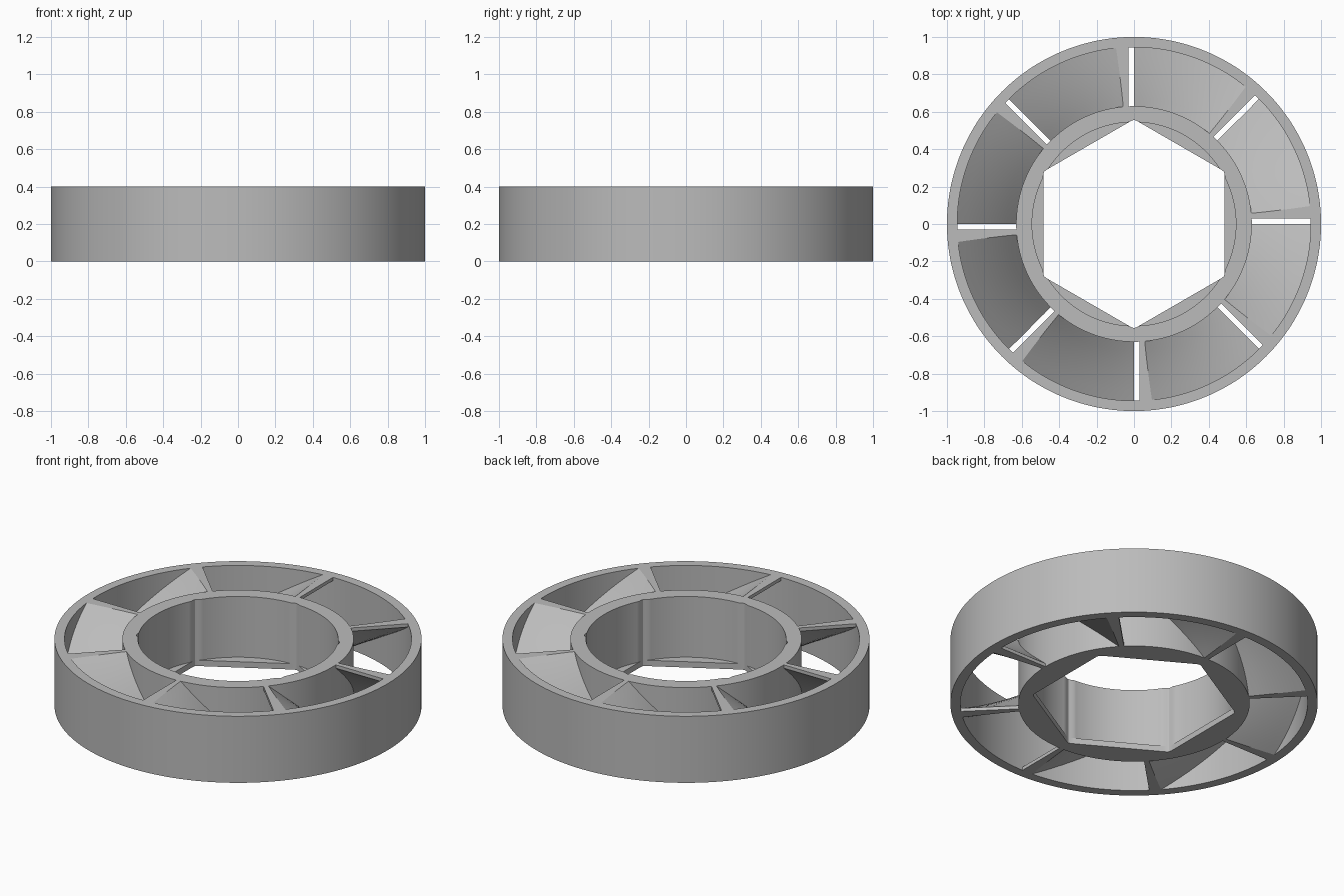
import bpy, bmesh
from math import sin, cos, asin, pi, radians

if "Cube" in bpy.data.objects:
    bpy.data.objects.remove(bpy.data.objects["Cube"], do_unlink=True)

HEIGHT = 0.4
RIM_OUTER, RIM_INNER = 1.0, 0.945
HUB_OUTER, BORE = 0.63, 0.545
BLADES = 8

grey = bpy.data.materials.new("light grey")
grey.use_nodes = True
grey.diffuse_color = (0.5, 0.5, 0.5, 1)
grey.node_tree.nodes["Principled BSDF"].inputs["Base Color"].default_value = (0.5, 0.5, 0.5, 1)


def finish(bm, name):
    """Turn a bmesh into a smooth-by-angle object."""
    bmesh.ops.recalc_face_normals(bm, faces=bm.faces)
    mesh = bpy.data.meshes.new(name)
    bm.to_mesh(mesh)
    bm.free()
    mesh.materials.append(grey)
    obj = bpy.data.objects.new(name, mesh)
    bpy.context.collection.objects.link(obj)
    bpy.ops.object.select_all(action="DESELECT")
    obj.select_set(True)
    bpy.context.view_layer.objects.active = obj
    bpy.ops.object.shade_smooth_by_angle(angle=radians(25))
    return obj


def turned(name, section, steps=240):
    """Sweep a closed section of (radius function, z) round the z axis."""
    bm = bmesh.new()
    rings = []
    for radius, z in section:
        angles = [2 * pi * i / steps for i in range(steps)]
        rings.append([bm.verts.new((radius(a) * cos(a), radius(a) * sin(a), z)) for a in angles])
    for k, ring in enumerate(rings):
        after = rings[(k + 1) % len(rings)]
        for i in range(steps):
            j = (i + 1) % steps
            bm.faces.new((ring[i], ring[j], after[j], after[i]))
    return finish(bm, name)


def constant(r):
    return lambda a: r


def hexagon(a):
    """Hexagon with corners on the y axis, slightly blunted."""
    return min(0.485 / cos((a + pi / 6) % (pi / 3) - pi / 6), 0.556)


def notched_bore(a):
    """Round bore with the hexagon corners running through it."""
    return max(BORE, hexagon(a))


# Outer rim
outer, inner = constant(RIM_OUTER), constant(RIM_INNER)
turned("outer_rim", [(outer, 0), (outer, HEIGHT), (inner, HEIGHT), (inner, 0)])

# Hub: round bore above a thin hexagonal lip
LIP = 0.035
hub = constant(HUB_OUTER)
turned("hub", [(hub, 0), (hub, HEIGHT), (notched_bore, HEIGHT),
               (notched_bore, LIP), (hexagon, LIP), (hexagon, 0)])


# Sloping blades, high at the start and low at the end of each sector
def blade_section(r, steps=16):
    start, end = asin(0.03 / r), 2 * pi / BLADES
    flat = radians(2.5 + 1.5 * (r - HUB_OUTER) / (RIM_INNER - HUB_OUTER))
    edge = 0.02
    top = [(start, HEIGHT)]
    bottom = [(start, HEIGHT - edge)]
    for i in range(steps + 1):
        t = i / steps
        top.append((start + flat + (end - start - flat) * t, HEIGHT + (edge - HEIGHT) * t))
        if i:
            bottom.append((start + (end - flat - start) * t, (HEIGHT - edge) * (1 - t)))
    bottom.append((end, 0))
    return top, bottom


def blade(name, turn, layers=6):
    bm = bmesh.new()
    r0, r1 = HUB_OUTER - 0.004, RIM_INNER + 0.004
    loops = []
    for k in range(layers + 1):
        r = r0 + (r1 - r0) * k / layers
        loops.append([[bm.verts.new((r * cos(a + turn), r * sin(a + turn), z)) for a, z in side]
                      for side in blade_section(r)])
    for (top, bottom), (top2, bottom2) in zip(loops, loops[1:]):
        here, there = top + bottom[::-1], top2 + bottom2[::-1]
        for i in range(len(here)):
            j = (i + 1) % len(here)
            bm.faces.new((here[i], here[j], there[j], there[i]))
    for top, bottom in (loops[0], loops[-1]):
        for i in range(len(top) - 1):
            bm.faces.new((top[i], top[i + 1], bottom[i + 1], bottom[i]))
    return finish(bm, name)


for n in range(BLADES):
    blade(f"blade_{n + 1}", n * 2 * pi / BLADES)
